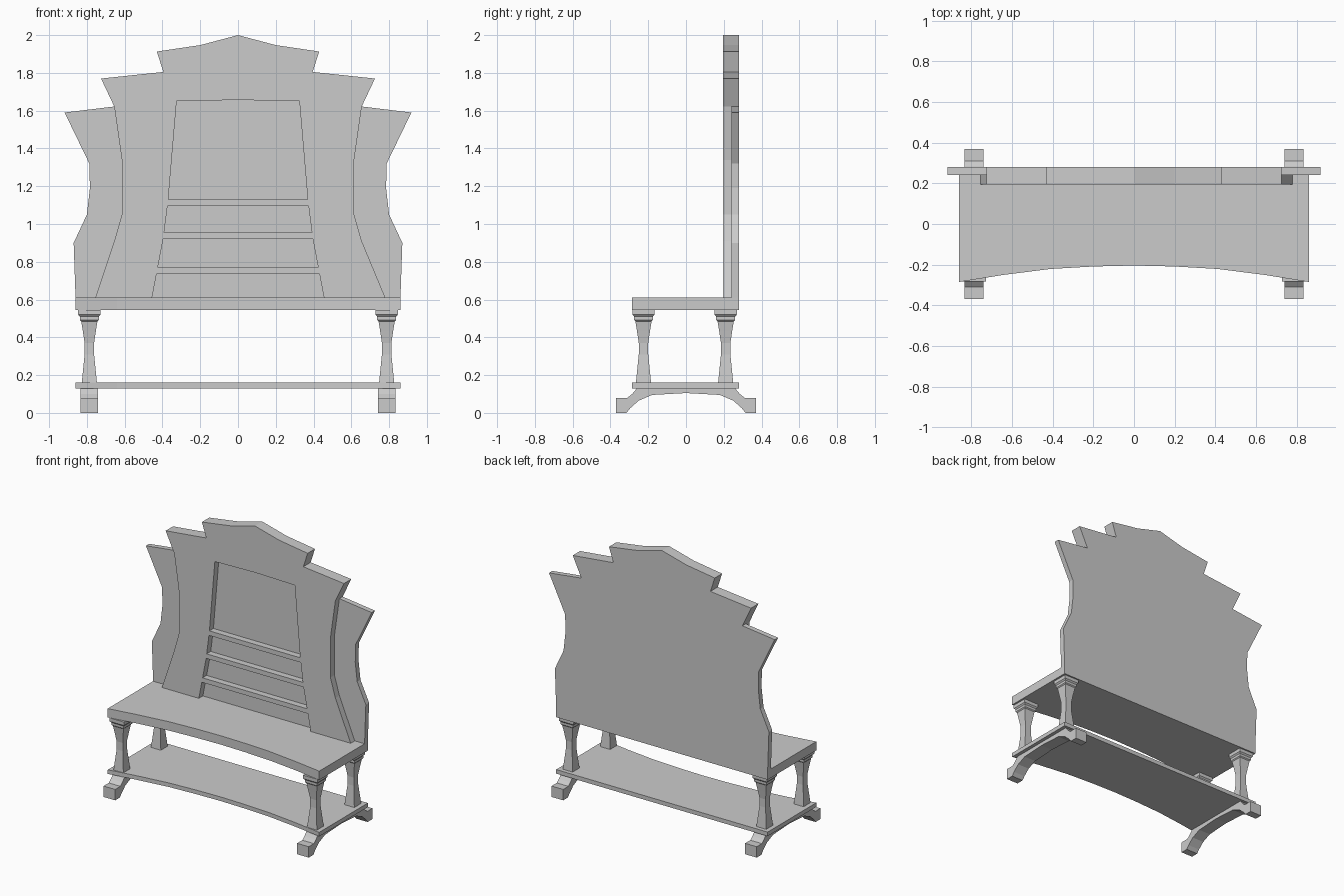
import bpy, bmesh

if "Cube" in bpy.data.objects:
    bpy.data.objects.remove(bpy.data.objects["Cube"])


def prism(name, pts, axis, lo, hi):
    """Extrude a 2D outline along an axis: x -> (y,z), y -> (x,z), z -> (x,y)."""
    place = {'x': lambda p, d: (d, p[0], p[1]),
             'y': lambda p, d: (p[0], d, p[1]),
             'z': lambda p, d: (p[0], p[1], d)}[axis]
    bm = bmesh.new()
    a = [bm.verts.new(place(p, lo)) for p in pts]
    b = [bm.verts.new(place(p, hi)) for p in pts]
    n = len(pts)
    bm.faces.new(a)
    bm.faces.new(b[::-1])
    for i in range(n):
        bm.faces.new((a[i], b[i], b[(i + 1) % n], a[(i + 1) % n]))
    return finish(name, bm)


def square_turned(name, profile, cx, cy):
    """Stack square sections given as (half width, z)."""
    bm = bmesh.new()
    rings = [[bm.verts.new((cx + sx * w, cy + sy * w, z))
              for sx, sy in ((-1, -1), (1, -1), (1, 1), (-1, 1))]
             for w, z in profile]
    bm.faces.new(rings[0][::-1])
    bm.faces.new(rings[-1])
    for r, s in zip(rings, rings[1:]):
        for i in range(4):
            j = (i + 1) % 4
            bm.faces.new((r[i], r[j], s[j], s[i]))
    return finish(name, bm)


def finish(name, bm):
    bmesh.ops.recalc_face_normals(bm, faces=bm.faces)
    me = bpy.data.meshes.new(name)
    bm.to_mesh(me)
    bm.free()
    ob = bpy.data.objects.new(name, me)
    bpy.context.collection.objects.link(ob)
    return ob


def mirrored(right):
    """Right half outline plus its mirror image; points on x = 0 are kept once."""
    return right + [(-x, z) for x, z in reversed(right) if abs(x) > 1e-6]


FRONT, MID, BACK = 0.195, 0.242, 0.28

# Back board with the stepped crown and side wings
crown = [(0.655, 1.622), (0.725, 1.77), (0.395, 1.805),
         (0.43, 1.913), (0.2, 1.947), (0, 2.0)]
wing = [(0.86, 0.545), (0.86, 0.61), (0.87, 0.9), (0.80, 1.05), (0.784, 1.19),
        (0.787, 1.32), (0.918, 1.59)]
prism("back_board", mirrored(wing + crown), 'y', MID, BACK)

# Raised front panel, with an opening running down to the seat
opening = [(0.455, 0.61), (0.395, 0.925), (0.37, 1.12), (0.325, 1.65), (0, 1.657)]
edge = [(0.78, 0.61), (0.655, 0.91), (0.615, 1.05), (0.615, 1.34)]
outer = mirrored(edge + crown)
outer[-1] = (-0.755, 0.61)
inner = mirrored(opening)[::-1]
prism("front_panel", outer + inner, 'y', FRONT, MID)


# Slats across the opening
def opening_x(z):
    for (x0, z0), (x1, z1) in zip(opening, opening[1:]):
        if z <= z1:
            return x0 + (x1 - x0) * (z - z0) / (z1 - z0)


for i, z in enumerate((0.735, 0.92, 1.095)):
    lo, hi = opening_x(z), opening_x(z + 0.034)
    prism(f"slat_{i + 1}", [(-lo, z), (lo, z), (hi, z + 0.034), (-hi, z + 0.034)],
          'y', FRONT, MID)

# Seat and lower shelf share a bowed front edge
bow = [(0.86, -0.285), (0.64, -0.25), (0.41, -0.221), (0.2, -0.209), (0, -0.204)]
prism("seat", mirrored([(0.86, MID)] + bow), 'z', 0.545, 0.61)
prism("lower_shelf", mirrored([(0.86, BACK)] + bow), 'z', 0.13, 0.16)

# Legs with stepped caps, and arched feet
leg = [(0.04, 0.16), (0.031, 0.25), (0.025, 0.31), (0.025, 0.37), (0.034, 0.43),
       (0.043, 0.485), (0.05, 0.492), (0.05, 0.51), (0.059, 0.52), (0.059, 0.545)]
arch = [(0.31, 0.08), (0.37, 0.08), (0.37, 0.0), (0.315, 0.0), (0.295, 0.025),
        (0.25, 0.065), (0.18, 0.095), (0, 0.105)]
foot = mirrored([(0.26, 0.13), (0.285, 0.1)] + arch)
for side, cx in (("left", -0.787), ("right", 0.787)):
    square_turned(f"front_leg_{side}", leg, cx, -0.225)
    square_turned(f"back_leg_{side}", leg, cx, 0.21)
    prism(f"foot_{side}", foot, 'x', cx - 0.047, cx + 0.047)
